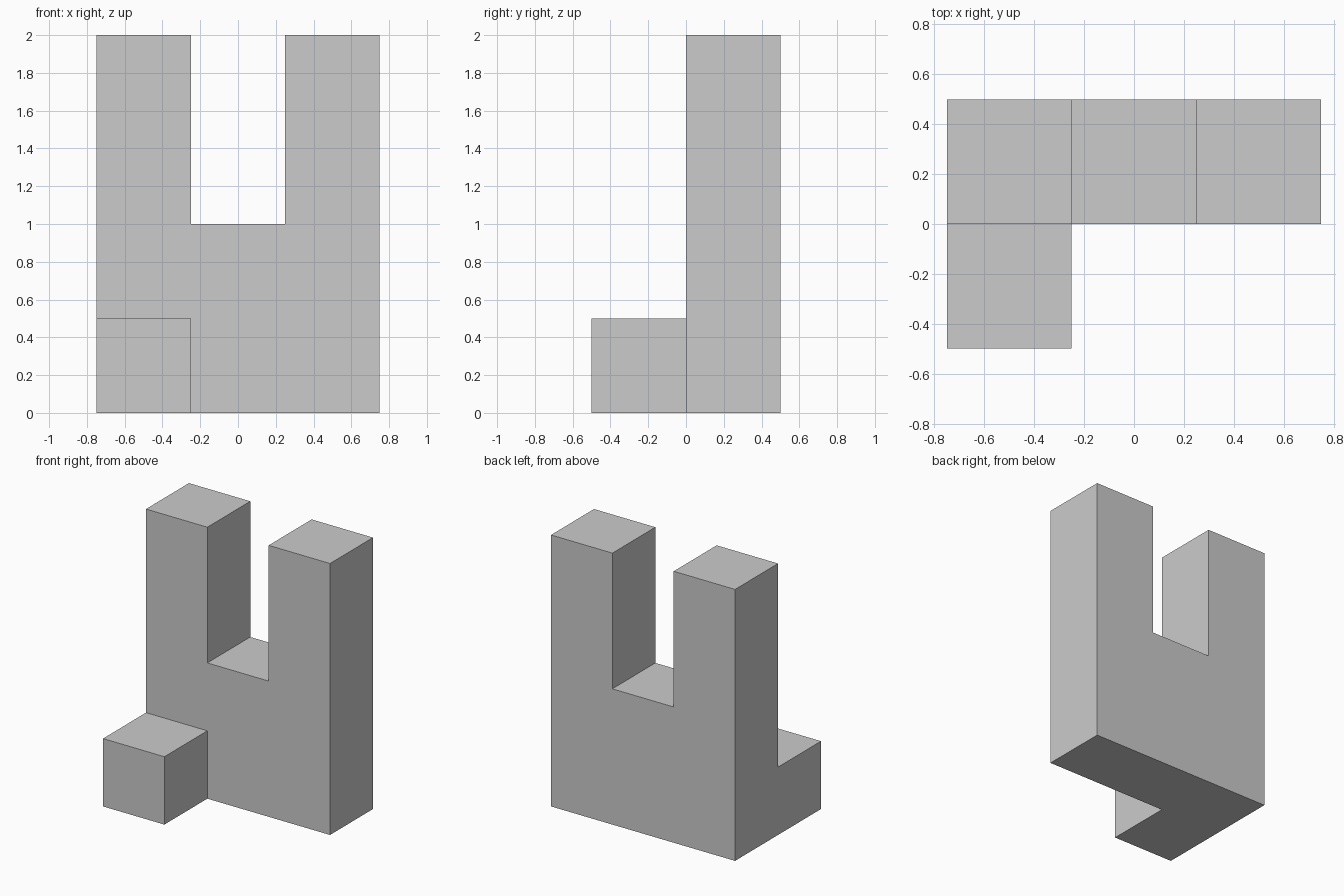
import bpy, bmesh, math
from mathutils import Vector

if "Cube" in bpy.data.objects:
    bpy.data.objects.remove(bpy.data.objects["Cube"])

S = 0.5  # cube size; every part is a stack of these cubes

# Slab with two upright prongs (back row), plus one step cube in front
cells = {(x, 1, z) for x in range(3) for z in range(4) if not (x == 1 and z >= 2)}
cells.add((0, 0, 0))

origin = Vector((-0.75, -0.5, 0))
bm = bmesh.new()


def add_side(cell, axis, side):
    """Add one outward-facing square of a cube."""
    u, v = (axis + 1) % 3, (axis + 2) % 3
    corners = [(0, 0), (1, 0), (1, 1), (0, 1)]
    if side == 0:
        corners.reverse()
    verts = []
    for a, b in corners:
        p = Vector(cell)
        p[axis] += side
        p[u] += a
        p[v] += b
        verts.append(bm.verts.new(origin + p * S))
    bm.faces.new(verts)


# Outer skin only: no faces between touching cubes
for cell in sorted(cells):
    for axis in range(3):
        for side in (0, 1):
            neighbour = list(cell)
            neighbour[axis] += 1 if side else -1
            if tuple(neighbour) not in cells:
                add_side(cell, axis, side)

# Weld and merge coplanar squares into large flat faces
bmesh.ops.remove_doubles(bm, verts=bm.verts[:], dist=0.001)
bmesh.ops.dissolve_limit(bm, angle_limit=math.radians(1),
                         verts=bm.verts[:], edges=bm.edges[:])

mesh = bpy.data.meshes.new("forked_block")
bm.to_mesh(mesh)
bm.free()
block = bpy.data.objects.new("forked_block", mesh)
bpy.context.collection.objects.link(block)
